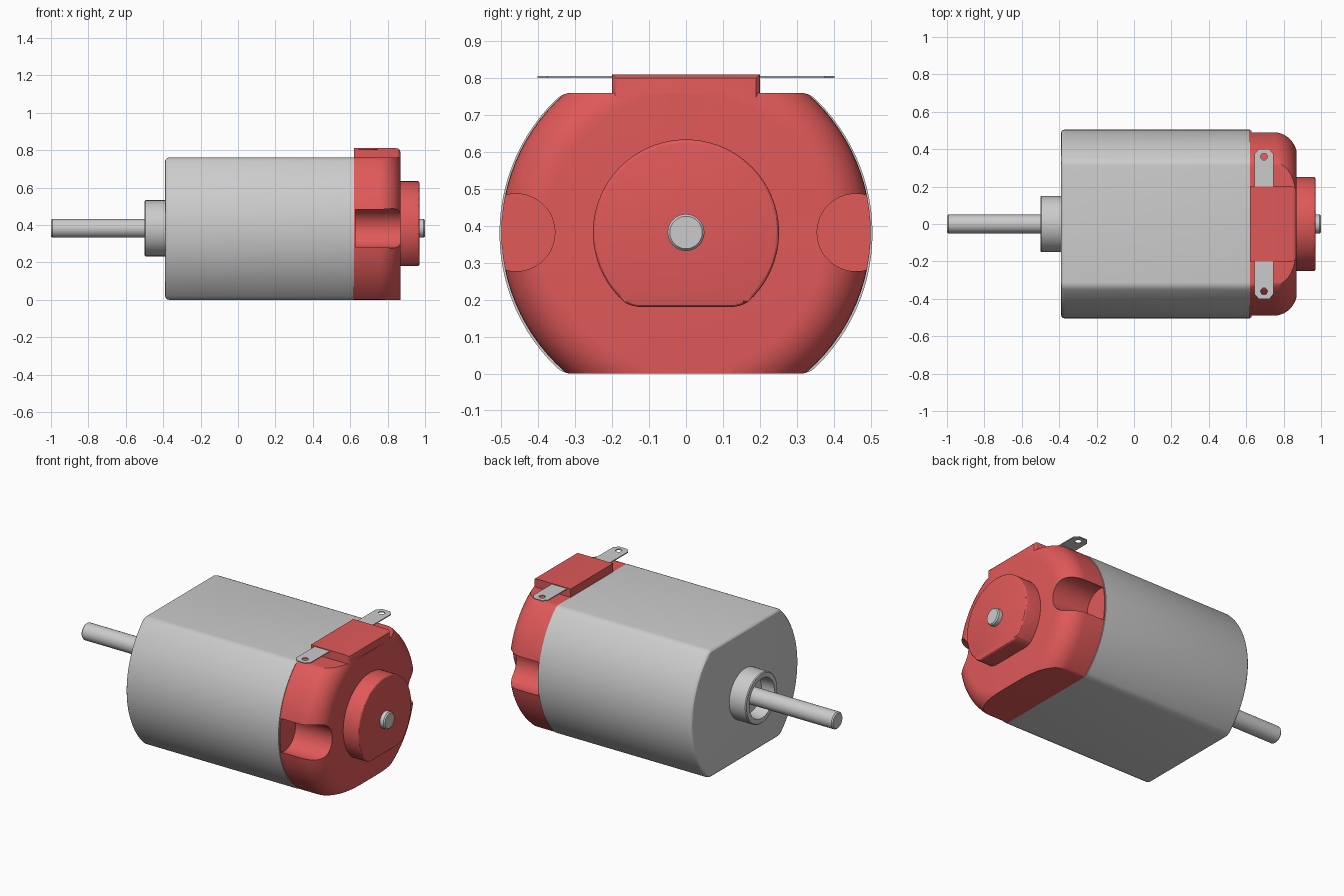
import bpy, bmesh
from math import sin, cos, pi, asin
from mathutils import Matrix

if "Cube" in bpy.data.objects:
    bpy.data.objects.remove(bpy.data.objects["Cube"])

AXIS = 0.382  # height of the shaft axis
red = bpy.data.materials.new("red_plastic")
red.diffuse_color = (0.75, 0.1, 0.1, 1)
red.use_nodes = True
red.node_tree.nodes["Principled BSDF"].inputs["Base Color"].default_value = red.diffuse_color


def finish(name, bm, mat=None):
    bmesh.ops.recalc_face_normals(bm, faces=bm.faces)
    me = bpy.data.meshes.new(name)
    bm.to_mesh(me)
    bm.free()
    ob = bpy.data.objects.new(name, me)
    bpy.context.collection.objects.link(ob)
    if mat:
        me.materials.append(mat)
    return ob


def smooth(ob):
    bpy.ops.object.select_all(action='DESELECT')
    ob.select_set(True)
    bpy.context.view_layer.objects.active = ob
    bpy.ops.object.shade_smooth_by_angle(angle=pi / 6)


def boolean(ob, cutter, op):
    cutter.hide_render = True
    m = ob.modifiers.new("cut", 'BOOLEAN')
    m.operation, m.object, m.solver = op, cutter, 'EXACT'
    bpy.context.view_layer.objects.active = ob
    bpy.ops.object.modifier_apply(modifier=m.name)
    bpy.data.objects.remove(cutter)


def lathe(name, profile, mat=None, steps=64):
    """Spin (x, radius) points around the shaft axis."""
    bm = bmesh.new()
    vs = [bm.verts.new((x, 0, r)) for x, r in profile]
    es = [bm.edges.new(p) for p in zip(vs, vs[1:])]
    bmesh.ops.spin(bm, geom=vs + es, cent=(0, 0, 0), axis=(1, 0, 0),
                   angle=2 * pi, steps=steps, use_merge=True)
    bmesh.ops.remove_doubles(bm, verts=bm.verts, dist=1e-5)
    bmesh.ops.translate(bm, verts=bm.verts, vec=(0, 0, AXIS))
    return finish(name, bm, mat)


def cut_circle(r, lo, hi, zc, n=28):
    """Circle outline in (y, z) with flats at lo and hi."""
    a, b = asin(max(lo / r, -1)), asin(min(hi / r, 1))
    right = [(r * cos(a + (b - a) * i / n), zc + r * sin(a + (b - a) * i / n))
             for i in range(n + 1)]
    return right + [(-y, z) for y, z in reversed(right) if y > 1e-6]


def prism(name, outline, x0, x1, corner=0, end=None, end_r=0.015, mat=None):
    """Extrude an outline along x, rounding its corners and one end rim."""
    bm = bmesh.new()
    f = bm.faces.new([bm.verts.new((x0, y, z)) for y, z in outline])
    ext = bmesh.ops.extrude_face_region(bm, geom=[f], use_keep_orig=True)
    bmesh.ops.translate(bm, vec=(x1 - x0, 0, 0),
                        verts=[v for v in ext['geom'] if isinstance(v, bmesh.types.BMVert)])
    bmesh.ops.recalc_face_normals(bm, faces=bm.faces)
    if corner:
        es = [e for e in bm.edges if abs(e.verts[0].co.x - e.verts[1].co.x) > 1e-4
              and e.calc_face_angle(0) > 0.4]
        bmesh.ops.bevel(bm, geom=es, offset=corner, segments=4, profile=0.5, affect='EDGES')
    if end is not None:
        es = [e for e in bm.edges if all(abs(v.co.x - end) < 1e-5 for v in e.verts)]
        bmesh.ops.bevel(bm, geom=es, offset=end_r, segments=3, profile=0.5, affect='EDGES')
    return finish(name, bm, mat)


def cylinder(r, depth, loc, rot, name="cutter", seg=48):
    bm = bmesh.new()
    bmesh.ops.create_cone(bm, cap_ends=True, segments=seg, radius1=r, radius2=r, depth=depth,
                          matrix=Matrix.Translation(loc) @ rot)
    return finish(name, bm)


# Steel can with two flats and a rounded front rim
can = cut_circle(0.505, -0.38, 0.38, 0.38)
smooth(prism("motor_can", can, -0.39, 0.62, corner=0.02, end=-0.39, end_r=0.02))

# Recessed bearing collar and through shaft
smooth(lathe("front_bearing", [(-0.37, 0), (-0.37, 0.15), (-0.495, 0.15), (-0.5, 0.145),
                               (-0.5, 0.118), (-0.42, 0.11), (-0.42, 0)]))
smooth(lathe("shaft", [(-1, 0), (-1, 0.044), (-0.993, 0.05), (0.993, 0.05), (1, 0.044), (1, 0)],
             steps=32))

# Red end cap: rounded disc trimmed to the can outline
fillet = [(0.75 + 0.12 * sin(i * pi / 20), 0.38 + 0.12 * cos(i * pi / 20)) for i in range(11)]
cap = lathe("end_cap", [(0.62, 0), (0.62, 0.5)] + fillet + [(0.87, 0)], red, 96)
boolean(cap, prism("trim", can, 0.5, 1, corner=0.02), 'INTERSECT')

# Raised terminal block merged on top of the cap
block = [(-0.2, 0.68), (0.2, 0.68), (0.2, 0.81), (-0.2, 0.81)]
boolean(cap, prism("block", block, 0.6201, 0.868, end=0.868, end_r=0.02, mat=red), 'UNION')

# Rounded side notches
turn = Matrix.Rotation(pi / 2, 4, 'Y')
for s in (-1, 1):
    boolean(cap, cylinder(0.105, 0.4, (0.827, s * 0.46, AXIS), turn), 'DIFFERENCE')
smooth(cap)

# D-shaped rear bearing housing
smooth(prism("rear_bearing", cut_circle(0.252, -0.202, 0.252, AXIS), 0.86, 0.97,
             corner=0.03, end=0.97, end_r=0.01, mat=red))

# Pierced terminal tabs
for s, side in ((-1, "left"), (1, "right")):
    bm = bmesh.new()
    pts = [(0.645, 0.18), (0.745, 0.18), (0.745, 0.375), (0.722, 0.402), (0.668, 0.402), (0.645, 0.375)]
    f = bm.faces.new([bm.verts.new((x, s * y, 0.8)) for x, y in pts])
    ext = bmesh.ops.extrude_face_region(bm, geom=[f], use_keep_orig=True)
    bmesh.ops.translate(bm, vec=(0, 0, 0.006),
                        verts=[v for v in ext['geom'] if isinstance(v, bmesh.types.BMVert)])
    tab = finish(side + "_terminal_tab", bm)
    boolean(tab, cylinder(0.018, 0.1, (0.695, s * 0.36, 0.8), Matrix(), seg=24), 'DIFFERENCE')
    smooth(tab)
